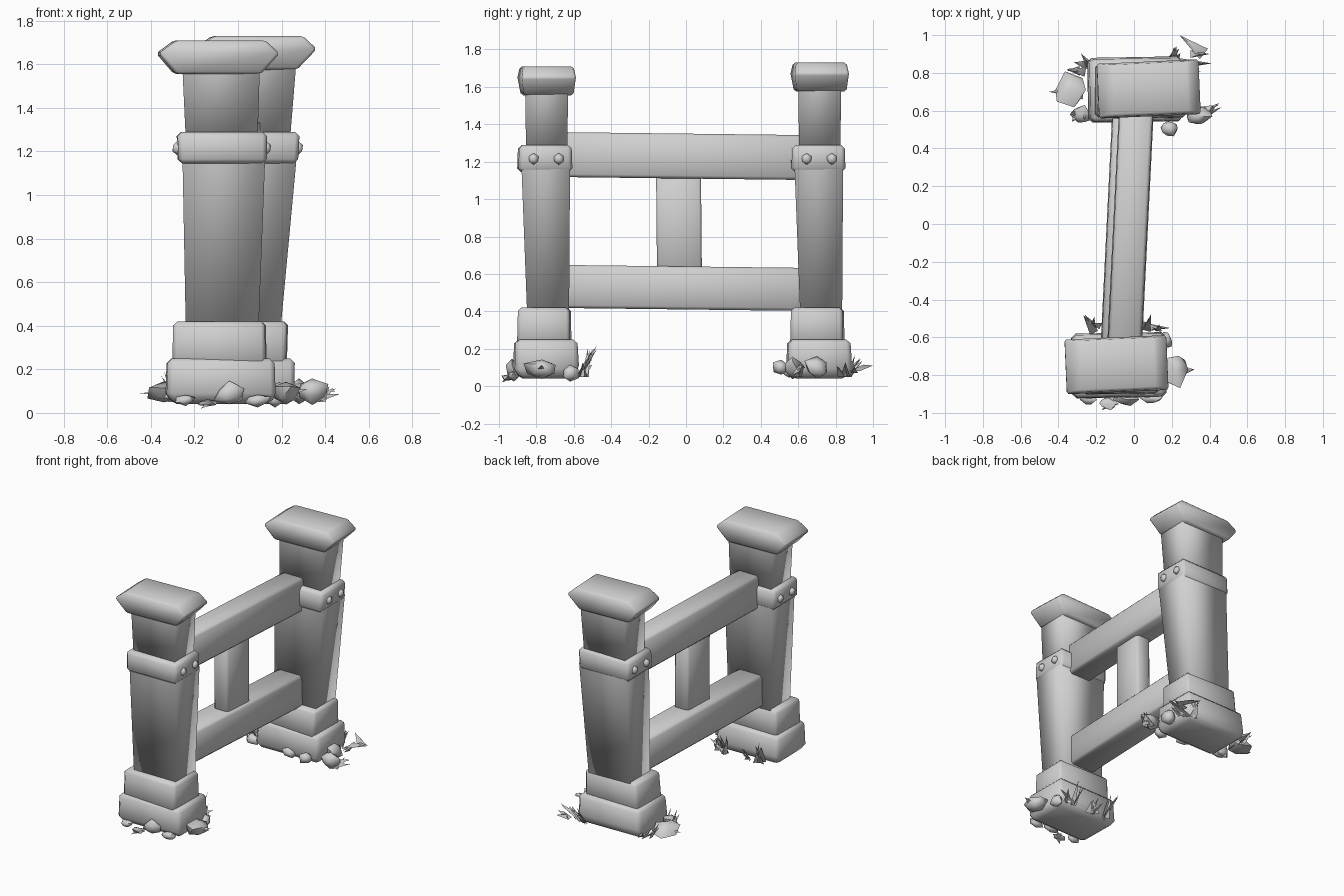
import bpy, bmesh, math, random
from mathutils import Vector, Matrix

random.seed(4)
cube = bpy.data.objects.get("Cube")
if cube:
    bpy.data.objects.remove(cube, do_unlink=True)

GREY = (0.64, 0.64, 0.64, 1)
stone = bpy.data.materials.new("plain grey")
stone.use_nodes = True
stone.diffuse_color = GREY
stone.node_tree.nodes["Principled BSDF"].inputs["Base Color"].default_value = GREY


def finish(name, bm, bevel=0.0, angle=180):
    bmesh.ops.recalc_face_normals(bm, faces=bm.faces)
    mesh = bpy.data.meshes.new(name)
    bm.to_mesh(mesh)
    bm.free()
    obj = bpy.data.objects.new(name, mesh)
    bpy.context.collection.objects.link(obj)
    mesh.materials.append(stone)
    bpy.ops.object.select_all(action='DESELECT')
    bpy.context.view_layer.objects.active = obj
    obj.select_set(True)
    bpy.ops.object.shade_smooth_by_angle(angle=math.radians(angle))
    if bevel:
        mod = obj.modifiers.new("worn edges", 'BEVEL')
        mod.width = bevel
        mod.segments = 1
        mod.limit_method = 'ANGLE'
        mod.angle_limit = math.radians(35)
    return obj


def loft(name, sections, place, bevel, turn=0, open_top=False):
    """Stack of rectangles (z, x0, x1, y0, y1), moved into place."""
    bm = bmesh.new()
    rings = []
    rot = Matrix.Rotation(math.radians(turn), 3, 'Z')
    for z, x0, x1, y0, y1 in sections:
        mid = Vector(((x0 + x1) / 2, (y0 + y1) / 2, z))
        ring = []
        for x, y in ((x0, y0), (x1, y0), (x1, y1), (x0, y1)):
            p = mid + rot @ (Vector((x, y, z)) - mid)
            ring.append(bm.verts.new(place(p)))
        rings.append(ring)
    for low, high in zip(rings, rings[1:]):
        for i in range(4):
            j = (i + 1) % 4
            bm.faces.new((low[i], low[j], high[j], high[i]))
    bm.faces.new(rings[0])
    if not open_top:
        bm.faces.new(rings[-1])
    return finish(name, bm, bevel)


# Posts: part name -> (bevel, turn, open top, sections), given for the front post
POST = {
    "footing": (0.022, 1, False, [(0.04, -.30, .15, -.89, -.61), (0.09, -.33, .17, -.92, -.575),
                                  (0.25, -.325, .165, -.915, -.585)]),
    "plinth": (0.018, -1, False, [(0.22, -.30, .13, -.90, -.615), (0.42, -.295, .125, -.895, -.62)]),
    "shaft": (0, 0, True, [(0.40, -.24, .095, -.85, -.625), (1.18, -.255, .125, -.88, -.62)]),
    "collar": (0.02, 1, False, [(1.145, -.275, .13, -.90, -.61), (1.29, -.28, .13, -.895, -.615)]),
    "neck": (0, 0, True, [(1.26, -.24, .09, -.855, -.635), (1.58, -.255, .10, -.86, -.63)]),
    "cap": (0.012, 2.5, False, [(1.555, -.29, .10, -.875, -.61), (1.65, -.37, .185, -.89, -.60),
                                (1.71, -.29, .12, -.88, -.61)]),
}


def front_place(p):
    return p


def back_place(p):
    lift = 0.02 if p.z > 1.4 else 0
    return p + Vector((0.08 + 0.055 * p.z, 1.46, lift))


for side, place in (("front", front_place), ("back", back_place)):
    for part, (bevel, turn, open_top, sections) in POST.items():
        loft(f"{side}_{part}", sections, place, bevel, turn, open_top)
    # Rivets on both ends of the collar
    for k, x in enumerate((-.28, .13)):
        for n, y in enumerate((-.815, -.68)):
            bm = bmesh.new()
            bmesh.ops.create_icosphere(bm, subdivisions=1, radius=0.03)
            bmesh.ops.scale(bm, vec=(0.8, 1, 1.05), verts=bm.verts)
            bmesh.ops.translate(bm, vec=place(Vector((x, y, 1.215))), verts=bm.verts)
            finish(f"{side}_rivet_{k}_{n}", bm)


# Rails and middle slat follow the skewed line between the posts
def along(p):
    return p + Vector((0.05 * p.y, 0, -0.012 * p.y))


loft("upper_rail", [(1.11, -.11, .075, -.70, .70), (1.35, -.105, .07, -.70, .70)], along, 0.016)
loft("lower_rail", [(0.41, -.145, .06, -.70, .70), (0.64, -.14, .06, -.70, .70)], along, 0.016)
loft("middle_slat", [(0.6, -.08, .035, -.155, .085), (1.14, -.08, .035, -.16, .08)], along, 0.012)


# Loose stones around the footings: centre and half sizes
STONES = [
    (.22, -.77, .09, .075, .10, .06), (-.04, -.93, .085, .07, .035, .055),
    (-.24, -.93, .06, .05, .03, .025), (.09, -.92, .06, .06, .03, .03),
    (-.14, -.95, .045, .05, .035, .02), (.17, -.62, .07, .04, .05, .05),
    (-.34, .71, .09, .08, .10, .05), (-.28, .58, .09, .06, .05, .045),
    (.19, .51, .10, .06, .045, .05), (.34, .57, .10, .07, .06, .06),
    (.28, .70, .10, .05, .07, .07), (.02, .55, .08, .06, .04, .04),
]
for n, (x, y, z, a, b, c) in enumerate(STONES):
    bm = bmesh.new()
    bmesh.ops.create_icosphere(bm, subdivisions=1, radius=1)
    for v in bm.verts:
        v.co = v.co * random.uniform(0.75, 1.2)
        v.co = Vector((x + a * v.co.x, y + b * v.co.y, z + c * v.co.z))
    finish(f"loose_stone_{n}", bm, angle=60)


# Tufts of pointed blades: root x, y, then mean tip x, y, z
TUFTS = [
    (-.21, -.56, -.24, -.50, .19), (.04, -.55, .06, -.49, .18), (.11, -.56, .16, -.53, .13),
    (-.10, -.56, -.11, -.52, .14), (-.27, .80, -.34, .80, .15), (-.24, .85, -.27, .88, .12),
    (.20, .86, .20, .92, .17), (.27, .84, .36, .83, .13), (-.27, .60, -.31, .56, .17),
    (.36, .58, .43, .62, .11),
]


def blade(bm, root, tip, width):
    d = tip - root
    side = d.cross(Vector((0, 0, 1))).normalized() * width
    bend = root + d * 0.5 + Vector((0, 0, 0.02))
    a, b = bm.verts.new(root - side), bm.verts.new(root + side)
    m, t = bm.verts.new(bend), bm.verts.new(tip)
    for tri in ((a, b, m), (a, m, t), (m, b, t), (a, t, b)):
        bm.faces.new(tri)


for n, (x, y, tx, ty, tz) in enumerate(TUFTS):
    bm = bmesh.new()
    for k in range(4):
        root = Vector((x + random.uniform(-.035, .035), y + random.uniform(-.02, .02), 0.05))
        tip = Vector((tx + random.uniform(-.05, .05), ty + random.uniform(-.025, .025),
                      tz * random.uniform(.75, 1.15)))
        blade(bm, root, tip, random.uniform(.016, .026))
    finish(f"grass_tuft_{n}", bm, angle=60)

# Long stray shards lying beside the posts
bm = bmesh.new()
for root, tip, width in (
        ((.37, .90, .08), (.24, 1.0, .11), .035), ((.30, .90, .07), (.40, .90, .10), .02),
        ((-.27, .70, .07), (-.45, .70, .09), .04), ((-.10, -.93, .05), (-.17, -.985, .02), .03),
        ((.22, -.78, .07), (.32, -.77, .11), .04), ((.32, .56, .08), (.45, .64, .10), .03)):
    blade(bm, Vector(root), Vector(tip), width)
finish("stray_shards", bm, angle=60)
